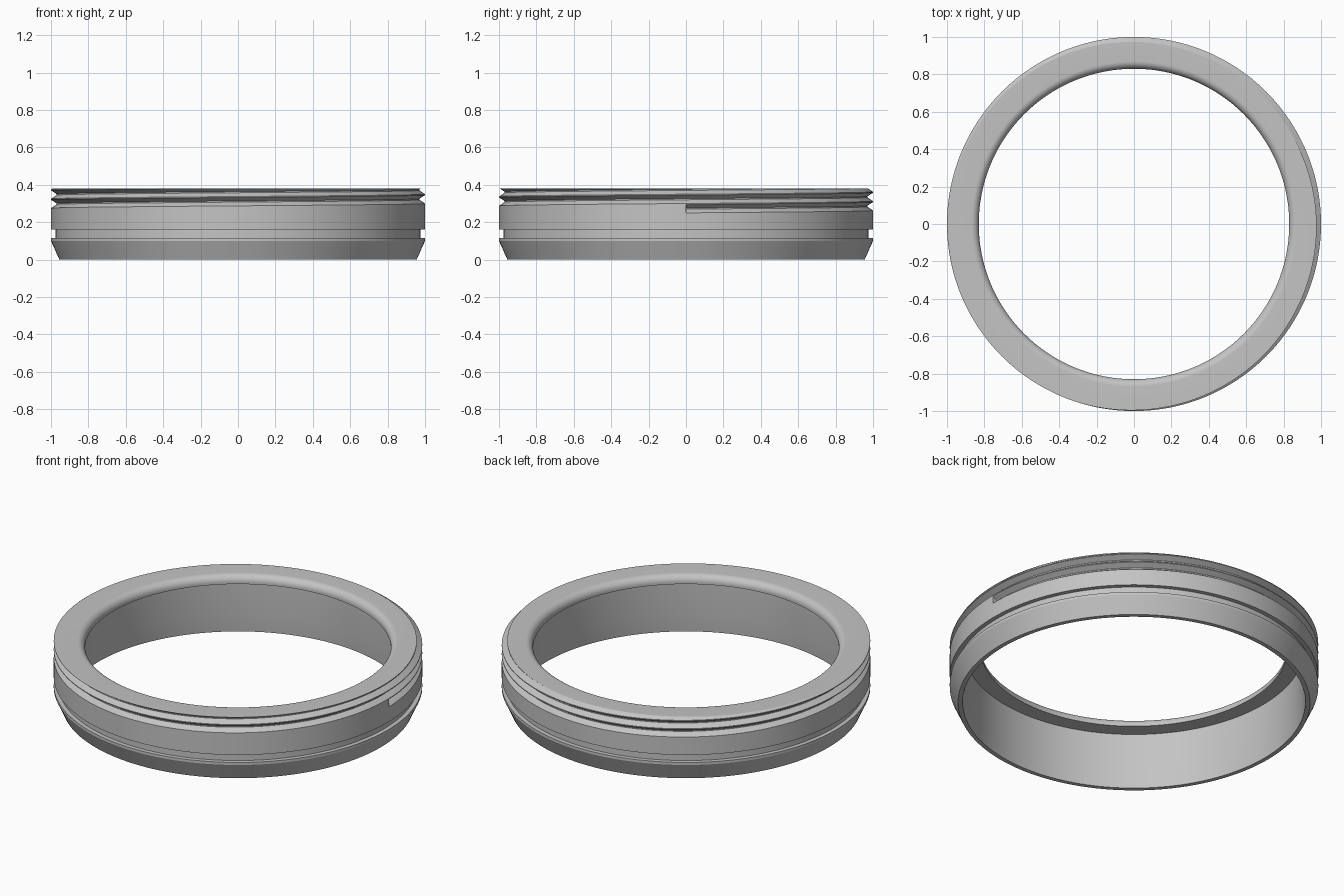
import bpy, bmesh, math

default = bpy.data.objects.get("Cube")
if default:
    bpy.data.objects.remove(default, do_unlink=True)

SEGMENTS = 192
TOP = 0.38
PITCH = 0.05
TURNS = 3
THREAD_START = 0.25
# One thread groove: height above its lower edge, radius
GROOVE = [(0.0, 1.0), (0.02, 0.97), (0.026, 0.97), (0.045, 1.0)]

# Bore, ledge and rounded top lip, listed from the top face down to the base
FILLET = 0.04
BORE = 0.83
inner = []
for i in range(11):
    a = math.pi / 2 * i / 10
    inner.append((BORE + FILLET * (1 - math.sin(a)), TOP - FILLET * (1 - math.cos(a))))
inner += [(BORE, 0.33), (0.92, 0.33), (0.92, 0.11), (0.93, 0)]

# Bevelled foot, seal groove and plain band
outer = [(0.955, 0), (1, 0.1), (1, 0.115), (0.975, 0.115), (0.975, 0.16), (1, 0.16)]


def thread(t):
    """Helical groove section at turn fraction t, trimmed at the top face."""
    raw = [(r, THREAD_START + PITCH * (k + t) + dz)
           for k in range(TURNS) for dz, r in GROOVE]
    points = []
    cut = None
    for i, (r, z) in enumerate(raw):
        if z > TOP and cut is None:
            r0, z0 = raw[i - 1]
            cut = (r0 + (r - r0) * (TOP - z0) / (z - z0), TOP)
        points.append(cut or (r, z))
    if cut is None:
        # The last groove ends below the top: close it at the rim
        points[-1] = (points[-1][0], TOP)
    return points


bm = bmesh.new()
columns = []
for s in range(SEGMENTS + 1):
    t = s / SEGMENTS
    a = 2 * math.pi * t
    section = outer + thread(t) + inner
    columns.append([bm.verts.new((r * math.cos(a), r * math.sin(a), z))
                    for r, z in section])

for left, right in zip(columns, columns[1:]):
    for i in range(len(left)):
        j = (i + 1) % len(left)
        bm.faces.new((left[i], right[i], right[j], left[j]))

# Flat wall where the thread begins
first = len(outer)
bm.faces.new(columns[0][first:first + len(GROOVE)])

bmesh.ops.remove_doubles(bm, verts=bm.verts[:], dist=0.00002)
bmesh.ops.recalc_face_normals(bm, faces=bm.faces[:])

mesh = bpy.data.meshes.new("threaded_ring")
bm.to_mesh(mesh)
bm.free()
ring = bpy.data.objects.new("threaded_ring", mesh)
bpy.context.collection.objects.link(ring)

# Plain grey
grey = bpy.data.materials.new("plain_grey")
grey.use_nodes = True
colour = (0.55, 0.55, 0.55, 1)
grey.diffuse_color = colour
grey.node_tree.nodes["Principled BSDF"].inputs["Base Color"].default_value = colour
mesh.materials.append(grey)

bpy.ops.object.select_all(action='DESELECT')
ring.select_set(True)
bpy.context.view_layer.objects.active = ring
bpy.ops.object.shade_smooth_by_angle(angle=math.radians(15))
